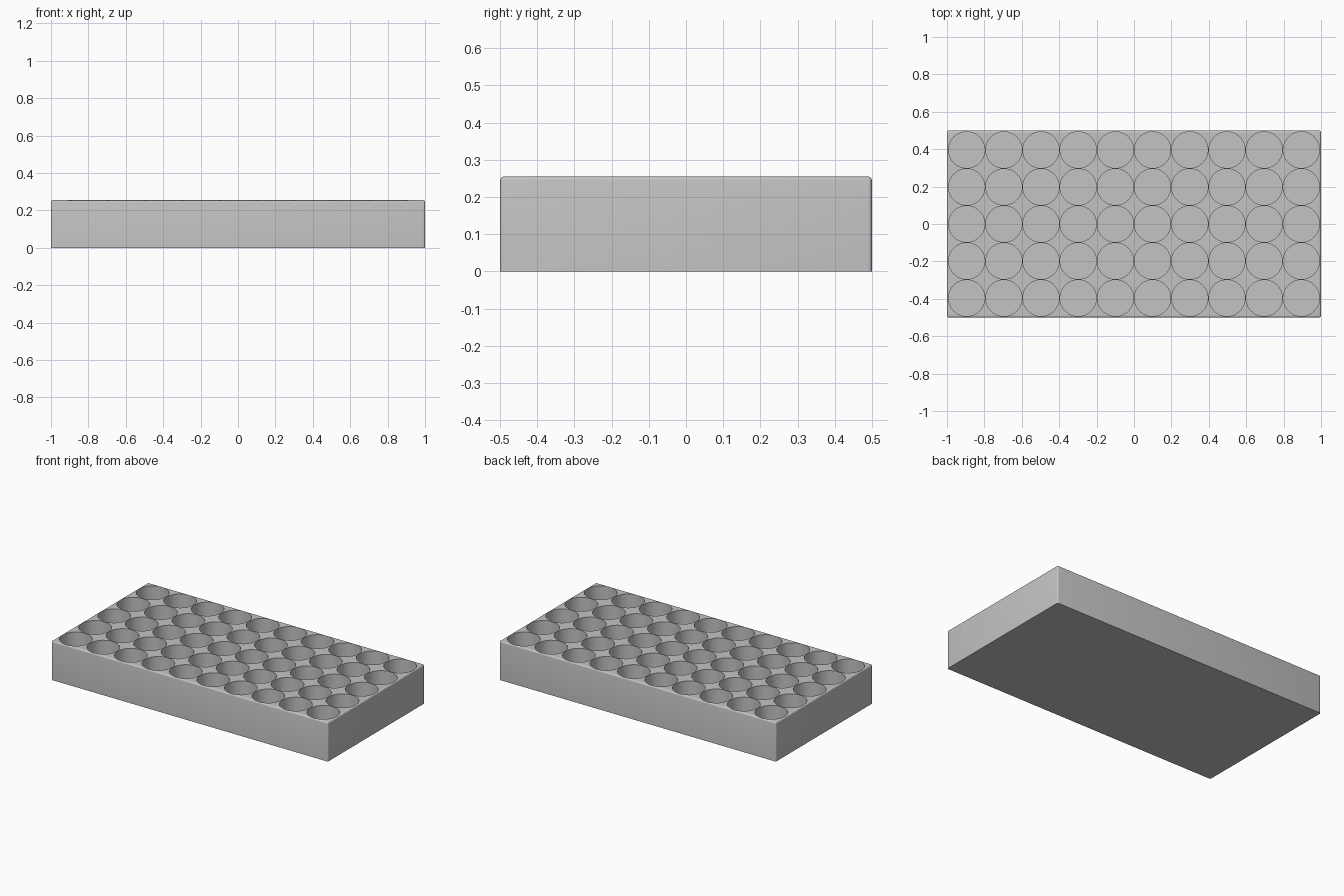
import bpy
import bmesh
from math import radians
from mathutils import Matrix

cube = bpy.data.objects.get("Cube")
if cube:
    bpy.data.objects.remove(cube, do_unlink=True)

LENGTH, WIDTH, HEIGHT = 2.0, 1.0, 0.255
FILLET = 0.01
COLUMNS, ROWS = 10, 5
PITCH_X, PITCH_Y = 0.1988, 0.198
HOLE_RADIUS = 0.097
FLOOR = 0.03

grey = bpy.data.materials.new("plain grey")
grey.use_nodes = True
colour = (0.55, 0.55, 0.55, 1)
grey.diffuse_color = colour
grey.node_tree.nodes["Principled BSDF"].inputs["Base Color"].default_value = colour


def make_object(name, bm):
    mesh = bpy.data.meshes.new(name)
    bmesh.ops.recalc_face_normals(bm, faces=bm.faces[:])
    bm.to_mesh(mesh)
    bm.free()
    mesh.materials.append(grey)
    obj = bpy.data.objects.new(name, mesh)
    bpy.context.collection.objects.link(obj)
    return obj


# Block with rounded top and upright edges, sharp at the base
bm = bmesh.new()
placing = Matrix.Translation((0, 0, HEIGHT / 2)) @ Matrix.Diagonal((LENGTH, WIDTH, HEIGHT, 1))
bmesh.ops.create_cube(bm, size=1, matrix=placing)
rounded = [e for e in bm.edges if max(v.co.z for v in e.verts) > HEIGHT / 2]
bmesh.ops.bevel(bm, geom=rounded, offset=FILLET, segments=4, profile=0.5, affect='EDGES')
tray = make_object("tray", bm)

# Grid of round pockets, open at the top
bm = bmesh.new()
depth = HEIGHT + 0.1 - FLOOR
for column in range(COLUMNS):
    for row in range(ROWS):
        x = (column - (COLUMNS - 1) / 2) * PITCH_X
        y = (row - (ROWS - 1) / 2) * PITCH_Y
        bmesh.ops.create_cone(bm, cap_ends=True, segments=64, radius1=HOLE_RADIUS,
                              radius2=HOLE_RADIUS, depth=depth,
                              matrix=Matrix.Translation((x, y, FLOOR + depth / 2)))
cutter = make_object("pocket_cutter", bm)
cutter.hide_render = True

# Cut the pockets, then drop the cutter
cut = tray.modifiers.new("pockets", 'BOOLEAN')
cut.operation = 'DIFFERENCE'
cut.solver = 'EXACT'
cut.object = cutter
bpy.ops.object.select_all(action='DESELECT')
tray.select_set(True)
bpy.context.view_layer.objects.active = tray
bpy.ops.object.modifier_apply(modifier=cut.name)
bpy.data.objects.remove(cutter, do_unlink=True)

bpy.ops.object.shade_smooth_by_angle(angle=radians(30))
